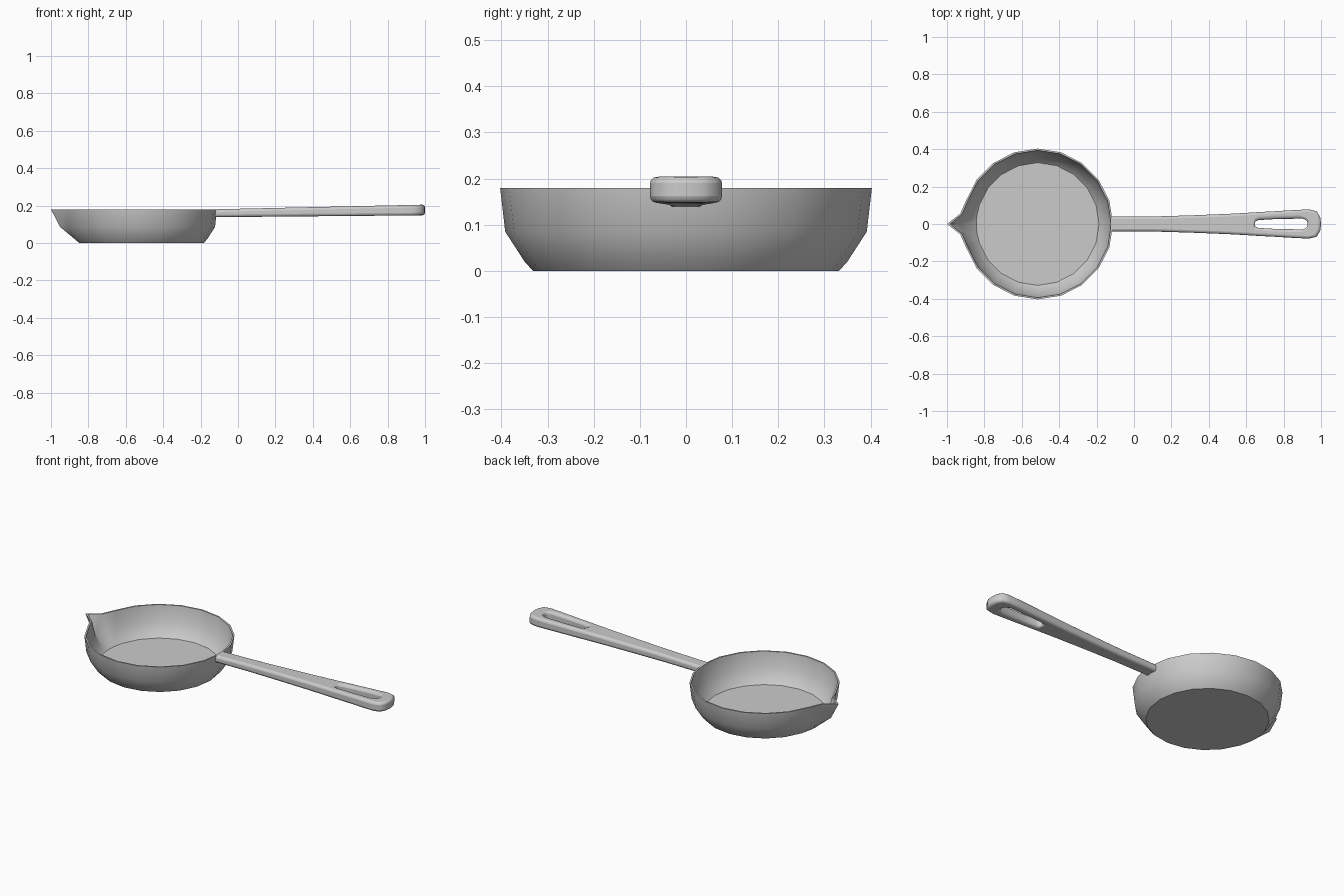
import bpy, bmesh
from math import cos, sin, radians

if "Cube" in bpy.data.objects:
    bpy.data.objects.remove(bpy.data.objects["Cube"])

CX = -0.515  # pan centre


def finish(name, bm, angle):
    bmesh.ops.remove_doubles(bm, verts=bm.verts, dist=1e-5)
    bmesh.ops.recalc_face_normals(bm, faces=bm.faces)
    me = bpy.data.meshes.new(name)
    bm.to_mesh(me)
    bm.free()
    ob = bpy.data.objects.new(name, me)
    bpy.context.collection.objects.link(ob)
    bpy.ops.object.select_all(action='DESELECT')
    ob.select_set(True)
    bpy.context.view_layer.objects.active = ob
    bpy.ops.object.shade_smooth_by_angle(angle=radians(angle))
    return ob


# Pan: 20-sided bowl, with two extra columns framing the pouring lip
angles = [i * 18 for i in range(20) if i != 10] + [172.5, 180, 187.5]
angles.sort()
# radius, height, radius at lip side, radius at lip tip
profile = [
    (0.332, 0.000, 0.332, 0.334),
    (0.350, 0.020, 0.350, 0.357),
    (0.392, 0.085, 0.398, 0.436),
    (0.403, 0.180, 0.418, 0.485),
    (0.394, 0.180, 0.408, 0.468),
    (0.381, 0.088, 0.386, 0.420),
    (0.342, 0.026, 0.342, 0.346),
    (0.328, 0.012, 0.328, 0.328),
]
bm = bmesh.new()
rings = []
for r, z, r_side, r_tip in profile:
    ring = []
    for a in angles:
        rad = r_tip if a == 180 else r_side if abs(a - 180) < 10 else r
        t = radians(a)
        ring.append(bm.verts.new((CX + rad * cos(t), rad * sin(t), z)))
    rings.append(ring)
n = len(angles)
for lo, hi in zip(rings, rings[1:]):
    for i in range(n):
        j = (i + 1) % n
        bm.faces.new((lo[i], lo[j], hi[j], hi[i]))
bm.faces.new(rings[0])
bm.faces.new(rings[-1])
finish("pan_bowl", bm, 40)

# Handle: half plan rows (outer x, outer y, inner x, inner y), mirrored in y
rows = [
    (-0.126, 0.040, -0.126, 0), (0.10, 0.040, 0.10, 0),
    (0.30, 0.046, 0.30, 0), (0.50, 0.054, 0.50, 0),
    (0.61, 0.060, 0.645, 0), (0.64, 0.062, 0.648, 0.012),
    (0.67, 0.064, 0.665, 0.021), (0.75, 0.068, 0.75, 0.026),
    (0.85, 0.074, 0.90, 0.029), (0.935, 0.078, 0.916, 0.024),
    (0.977, 0.068, 0.926, 0.013), (0.996, 0.035, 0.928, 0.006),
    (1.0, 0, 0.928, 0),
]


def height(x, top):
    t = (x + 0.126) / 1.126
    return 0.180 + 0.025 * t if top else 0.138 + 0.010 * t


bm = bmesh.new()


def quad(pts):
    bm.faces.new([bm.verts.new((x, y, height(x, top))) for x, y, top in pts])


for s in (1, -1):
    for k, (a, b) in enumerate(zip(rows, rows[1:])):
        ao, ai = (a[0], s * a[1]), (a[2], s * a[3])
        bo, bi = (b[0], s * b[1]), (b[2], s * b[3])
        for top in (True, False):
            quad([(*p, top) for p in (ai, ao, bo, bi)])
        quad([(*ao, False), (*bo, False), (*bo, True), (*ao, True)])
        if k >= 4:  # wall of the hanging hole
            quad([(*ai, False), (*bi, False), (*bi, True), (*ai, True)])
handle = finish("handle", bm, 50)
bev = handle.modifiers.new("rounded_edges", 'BEVEL')
bev.width = 0.016
bev.segments = 3
bev.limit_method = 'ANGLE'
bev.angle_limit = radians(65)
